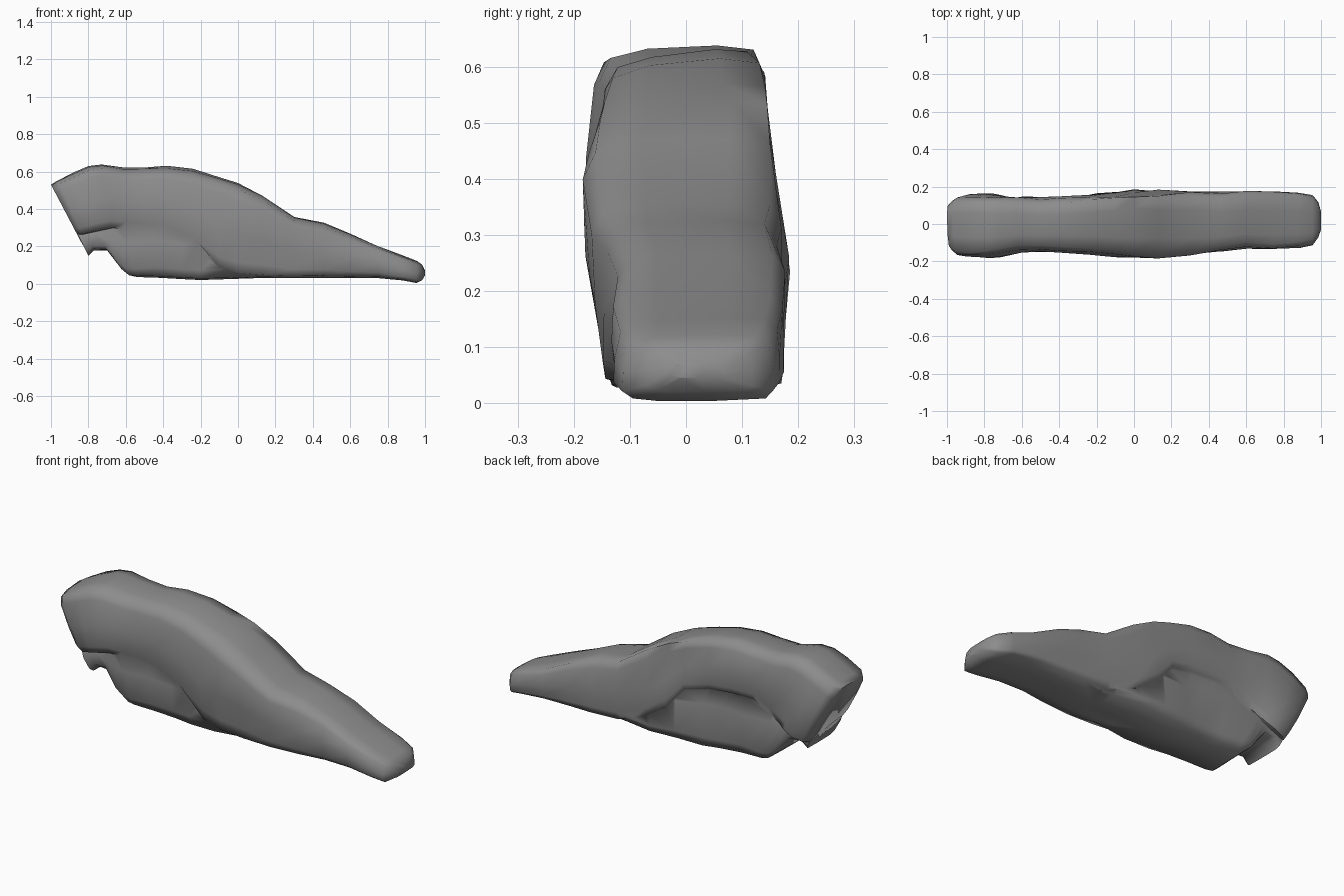
import bpy, bmesh
from mathutils import Vector, noise

if "Cube" in bpy.data.objects:
    bpy.data.objects.remove(bpy.data.objects["Cube"])

stone = bpy.data.materials.new("dark_stone")
stone.diffuse_color = (.265, .265, .265, 1)
stone.use_nodes = True
stone.node_tree.nodes["Principled BSDF"].inputs["Base Color"].default_value = stone.diffuse_color

# Widest front and back y allowed at each height
FRONT = [(0, -.13), (.05, -.145), (.2, -.165), (.3, -.188), (.44, -.183), (.5, -.166), (.7, -.16)]
BACK = [(0, .176), (.18, .172), (.25, .19), (.40, .155), (.5, .147), (.6, .14), (.7, .12)]


def lookup(table, z):
    z = max(z, table[0][0])
    for (z0, y0), (z1, y1) in zip(table, table[1:]):
        if z <= z1:
            return y0 + (y1 - y0) * (z - z0) / (z1 - z0)
    return table[-1][1]


def loft(name, stations, ring_of, wobble):
    """Skin a closed row of cross-sections and cap both ends."""
    bm = bmesh.new()
    rings = []
    for i, s in enumerate(stations):
        ring = []
        for p in ring_of(s):
            p = Vector(p)
            p.y += wobble * noise.noise(p * 5.0)
            p.y = min(max(p.y, lookup(FRONT, p.z)), lookup(BACK, p.z))
            if 0 < i < len(stations) - 1 and p.z > 0.05:
                p.z += 0.5 * wobble * noise.noise(p * 6.0 + Vector((9, 3, 1)))
            ring.append(bm.verts.new(p))
        rings.append(ring)
    n = len(rings[0])
    for a, b in zip(rings, rings[1:]):
        for k in range(n):
            bm.faces.new((a[k], a[(k + 1) % n], b[(k + 1) % n], b[k]))
    bm.faces.new(rings[0][::-1])
    bm.faces.new(rings[-1])
    bmesh.ops.triangulate(bm, faces=[f for f in bm.faces if len(f.verts) > 4])
    bmesh.ops.recalc_face_normals(bm, faces=bm.faces)
    me = bpy.data.meshes.new(name)
    bm.to_mesh(me)
    bm.free()
    me.materials.append(stone)
    ob = bpy.data.objects.new(name, me)
    bpy.context.collection.objects.link(ob)
    return ob


# Overhanging upper rock: x, top, front underside, back underside, front y, back y, lean
upper = [
    (-1.00, .53, .255, .19, -.15, .13, .526),
    (-.97, .555, .255, .19, -.175, .15, .48),
    (-.88, .60, .27, .20, -.18, .16, .36),
    (-.80, .632, .28, .22, -.175, .155, .26),
    (-.73, .64, .285, .245, -.165, .15, .17),
    (-.62, .62, .275, .28, -.15, .14, .08),
    (-.50, .622, .265, .34, -.145, .14, 0),
    (-.38, .63, .25, .35, -.15, .145, 0),
    (-.24, .61, .19, .34, -.16, .16, 0),
    (-.10, .57, .07, .30, -.175, .175, 0),
    (.00, .54, .035, .18, -.185, .19, 0),
    (.13, .475, .03, .09, -.185, .188, 0),
    (.30, .36, .03, .03, -.175, .175, 0),
    (.46, .325, .03, .03, -.15, .175, 0),
    (.60, .27, .03, .03, -.13, .18, 0),
    (.75, .20, .03, .03, -.13, .175, 0),
    (.88, .15, .018, .018, -.125, .17, 0),
    (.955, .12, .004, .004, -.11, .15, 0),
    (.985, .10, .02, .02, -.07, .11, 0),
    (1.00, .07, .045, .045, -.03, .06, 0),
]


def upper_ring(s):
    x, t, bf, bb, yf, yb, lean = s
    hf, hb = t - bf, t - bb
    yz = [(yf + .02, bf + .04 * hf), (yf, bf + .15 * hf), (yf, bf + .45 * hf),
          (yf + .008, bf + .82 * hf), (yf + .03, t - .07 * hf),
          (yf * .4, t - .02 * hf), (yb * .4, t),
          (yb - .03, t - .02 * hb), (yb - .005, bb + .85 * hb),
          (yb, bb + .45 * hb), (yb, bb + .15 * hb), (yb - .012, bb + .04 * hb),
          (yb * .3, (bf + bb) / 2), (yf * .4, bf)]
    return [(x + lean * (t - z), y, z) for y, z in yz]


rock = loft("rock", upper, upper_ring, .016)

# Recessed base rock: x at foot, hidden top, foot, front y, back y, lean
base = [
    (-.80, .30, .15, -.135, .11, .50),
    (-.77, .31, .182, -.135, .115, .55),
    (-.70, .33, .18, -.13, .12, .65),
    (-.62, .36, .08, -.13, .125, .50),
    (-.58, .38, .045, -.13, .13, .40),
    (-.54, .40, .036, -.135, .132, .30),
    (-.42, .42, .032, -.135, .135, .10),
    (-.30, .42, .025, -.14, .142, 0),
    (-.20, .42, .02, -.145, .152, 0),
    (-.05, .38, .025, -.145, .168, 0),
    (.10, .30, .03, -.13, .174, 0),
    (.25, .22, .033, -.11, .165, 0),
    (.32, .15, .036, -.09, .155, 0),
]


def base_ring(s):
    x, t, b, yf, yb, lean = s
    h = t - b
    yz = [(yf + .02, b + .02 * h), (yf, b + .14 * h), (yf - .008, b + .5 * h),
          (yf + .015, t), (0, t), (yb - .02, t), (yb, b + .6 * h),
          (yb + .004, b + .14 * h), (yb - .012, b + .02 * h), (0, b)]
    return [(x - lean * (z - b), y, z) for y, z in yz]


base_rock = loft("base_rock", base, base_ring, .02)

# Fuse the base into the upper rock so only the outer skin remains
fuse = rock.modifiers.new("fuse", 'BOOLEAN')
fuse.operation = 'UNION'
fuse.solver = 'EXACT'
fuse.use_self = True
fuse.object = base_rock
bpy.ops.object.select_all(action='DESELECT')
rock.select_set(True)
bpy.context.view_layer.objects.active = rock
bpy.ops.object.modifier_apply(modifier="fuse")
bpy.data.objects.remove(base_rock)
bpy.ops.object.shade_smooth_by_angle(angle=1.3)
